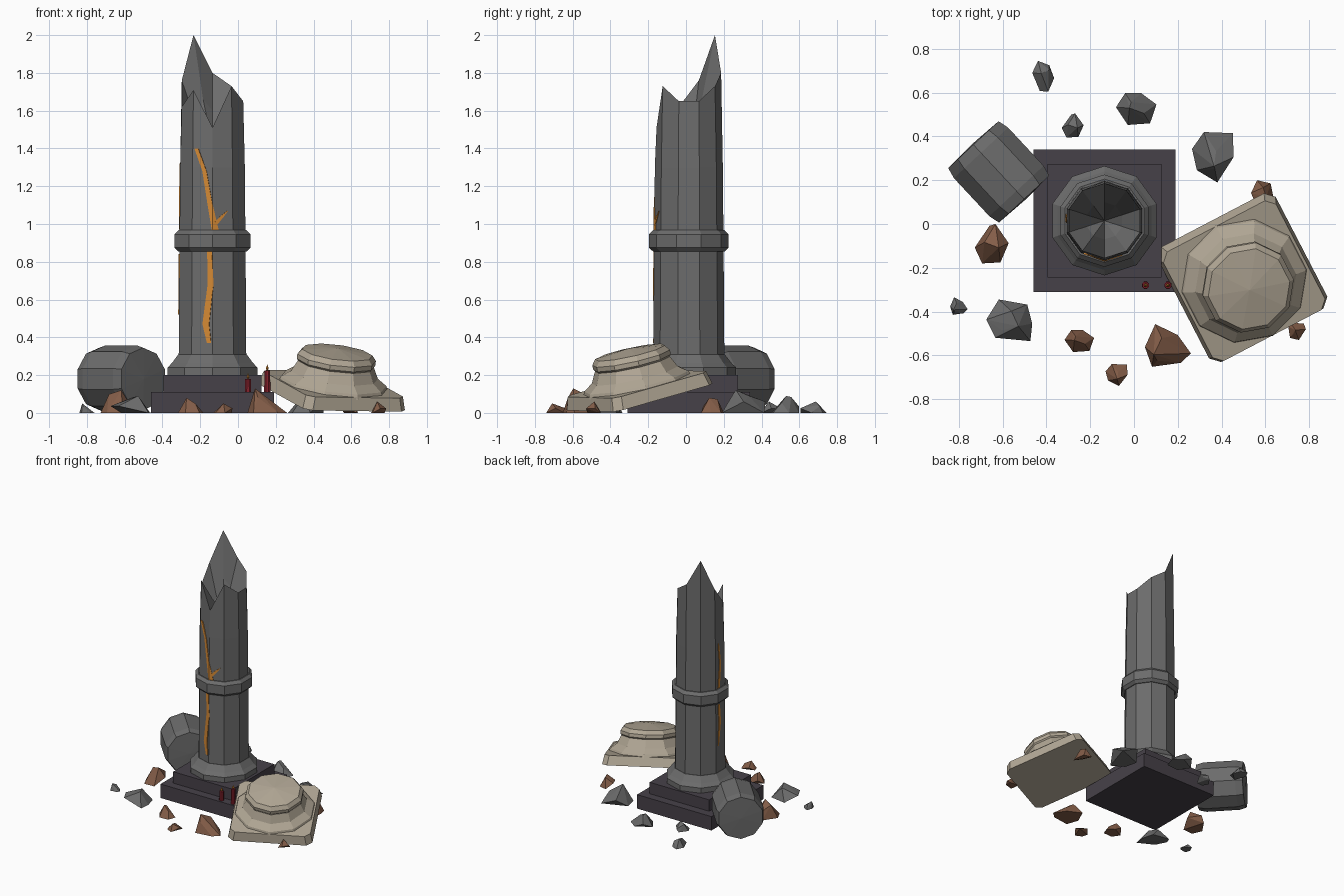
import bpy, bmesh, math, random
from mathutils import Matrix, Vector

cube = bpy.data.objects.get("Cube")
if cube:
    bpy.data.objects.remove(cube, do_unlink=True)


def material(name, r, g, b):
    m = bpy.data.materials.new(name)
    m.use_nodes = True
    m.diffuse_color = (r, g, b, 1)
    m.node_tree.nodes["Principled BSDF"].inputs["Base Color"].default_value = (r, g, b, 1)
    return m


GREY = material("grey stone", .15, .15, .15)
DARK = material("dark plinth stone", .062, .053, .066)
BEIGE = material("pale limestone", .44, .385, .30)
BROWN = material("brown rubble", .23, .11, .065)
ORANGE = material("glowing orange", .66, .25, .035)
RED = material("red wax", .23, .015, .025)

CX, CY = -.135, .015
SIDES = 10


def finish(name, bm, mat, matrix=Matrix()):
    bmesh.ops.recalc_face_normals(bm, faces=bm.faces)
    mesh = bpy.data.meshes.new(name)
    bm.to_mesh(mesh)
    bm.free()
    mesh.materials.append(mat)
    ob = bpy.data.objects.new(name, mesh)
    ob.matrix_world = matrix
    bpy.context.collection.objects.link(ob)
    return ob


def ring(bm, r, heights, n):
    """One ring of vertices; heights is a number or one value per vertex."""
    if not isinstance(heights, list):
        heights = [heights] * n
    angles = [math.tau * (i + .5) / n for i in range(n)]
    return [bm.verts.new((r * math.cos(a), r * math.sin(a), z)) for a, z in zip(angles, heights)]


def lathe(name, profile, mat, matrix, n=SIDES, tip=None, foot=None):
    """Stack faceted rings, closing each end flat or with a fan to a point."""
    bm = bmesh.new()
    rings = [ring(bm, r, z, n) for r, z in profile]
    for a, b in zip(rings, rings[1:]):
        for i in range(n):
            j = (i + 1) % n
            bm.faces.new((a[i], a[j], b[j], b[i]))
    for loop, point in ((rings[0], foot), (rings[-1], tip)):
        if point is None:
            bm.faces.new(loop)
        else:
            v = bm.verts.new((0, 0, point))
            for i in range(n):
                bm.faces.new((loop[i], loop[(i + 1) % n], v))
    return finish(name, bm, mat, matrix)


def slab(name, half, z0, z1, mat, matrix, chamfer=0, taper=1):
    bm = bmesh.new()
    bmesh.ops.create_cube(bm, size=2)
    for v in bm.verts:
        v.co = (v.co.x * half, v.co.y * half, z1 if v.co.z > 0 else z0)
    if chamfer:
        upright = [e for e in bm.edges if abs(e.verts[0].co.z - e.verts[1].co.z) > .01]
        bmesh.ops.bevel(bm, geom=upright, offset=chamfer, segments=1, affect='EDGES')
        top = [v for v in bm.verts if v.co.z > z1 - .001]
        bmesh.ops.scale(bm, vec=(taper, taper, 1), verts=top)
    return finish(name, bm, mat, matrix)


# Stepped plinth
centre = Matrix.Translation((CX, CY, 0))
slab("plinth_lower", .325, 0, .11, DARK, centre)
slab("plinth_upper", .26, .11, .2, DARK, centre)

# Column foot, shafts and collar
lathe("column_foot", [(.25, .2), (.25, .24), (.225, .265), (.19, .31)], GREY, centre)
lathe("lower_shaft", [(.188, .3), (.184, .87)], GREY, centre)
lathe("column_collar", [(.19, .855), (.211, .875), (.211, .945), (.19, .967)], GREY, centre)

# Broken upper shaft with a jagged rim sloping into a hollow
rim = [1.65, 1.73, 1.8, 2.0, 1.76, 1.62, 1.71, 1.51, 1.73, 1.65]
hollow = [1.52, 1.6, 1.6, 1.66, 1.52, 1.48, 1.55, 1.47, 1.52, 1.5]
lathe("upper_shaft", [(.183, .96), (.18, 1.3), (.171, rim), (.085, hollow)],
      GREY, centre, tip=1.42)


# Glowing cracks laid over the shaft
def crack(name, path, angle, ridge):
    """path holds (sideways, height, width); ridge folds it over a shaft corner."""
    bm = bmesh.new()
    pairs = [(bm.verts.new((u - w / 2, 0, z)), bm.verts.new((u + w / 2, 0, z))) for u, z, w in path]
    for a, b in zip(pairs, pairs[1:]):
        bm.faces.new((a[0], a[1], b[1], b[0]))
    geom = bm.verts[:] + bm.edges[:] + bm.faces[:]
    bmesh.ops.bisect_plane(bm, geom=geom, plane_co=(0, 0, 0), plane_no=(1, 0, 0))
    for v in bm.verts:
        r = .189 - .0085 * v.co.z
        if ridge:
            v.co.y = -r + abs(v.co.x) * math.tan(math.pi / SIDES) - .003
        else:
            v.co.y = -r * math.cos(math.pi / SIDES) - .003
    ob = finish(name, bm, ORANGE, centre @ Matrix.Rotation(angle, 4, 'Z'))
    mod = ob.modifiers.new("thickness", 'SOLIDIFY')
    mod.thickness = .006
    mod.offset = 0


lower = [(-.015, .86, .025), (-.01, .68, .03), (-.035, .47, .035), (-.018, .37, .022)]
upper = [(-.085, 1.4, .02), (-.042, 1.28, .022), (-.012, 1.1, .026), (.015, .965, .035)]
branch = [(.015, 1.0, .025), (.05, 1.04, .02), (.08, 1.07, .004)]
crack("front_crack_lower", lower, 0, True)
crack("front_crack_upper", upper, 0, True)
crack("front_crack_branch", branch, 0, True)
side_low = [(-.02, .84, .022), (-.01, .7, .025), (-.03, .52, .01)]
side_high = [(-.02, 1.32, .01), (0, 1.15, .02), (-.02, .97, .022)]
crack("side_crack_lower", side_low, -math.pi / 2, False)
crack("side_crack_upper", side_high, -math.pi / 2, False)

# Fallen drum lying on its side
axis = Vector((.68, -.73, 0)).normalized()
turn = axis.to_track_quat('Z', 'Y').to_matrix().to_4x4()
half = .17
lathe("fallen_drum", [(.165, -half), (.178, -half * .7), (.178, half * .7), (.165, half)], GREY,
      Matrix.Translation((-.618, .238, .18)) @ turn, tip=half + .006, foot=-half - .006)

# Fallen capital, tilted on the rubble
up = Vector((.13, -.22, 1)).normalized()
tilt = Vector((0, 0, 1)).rotation_difference(up).to_matrix().to_4x4()
lean = Matrix.Translation((.495, -.245, .085)) @ tilt @ Matrix.Rotation(math.radians(27.5), 4, 'Z')
slab("capital_slab", .305, 0, .07, BEIGE, lean, chamfer=.04, taper=.95)
lathe("capital_bell", [(.295, .06), (.285, .085), (.235, .12), (.205, .18)], BEIGE, lean)
lathe("capital_cushion", [(.198, .175), (.212, .19), (.212, .215), (.19, .243)],
      BEIGE, lean, tip=.265)

# Candles on the lower step
for name, x, top in (("short", .053, .18), ("tall", .155, .225)):
    spot = Matrix.Translation((x, -.28, 0))
    lathe(name + "_candle", [(.018, .105), (.016, top)], RED, spot, n=8)
    lathe(name + "_flame", [(.003, top), (.009, top + .01)], ORANGE, spot, n=6, tip=top + .032)


# Scattered rubble
def rock(name, x, y, wide, deep, high, mat, seed):
    rng = random.Random(seed)
    bm = bmesh.new()
    for i in range(6):
        a = math.tau * (i + rng.uniform(-.35, .35)) / 6
        r = rng.uniform(.7, 1)
        bm.verts.new((r * math.cos(a), r * math.sin(a), rng.choice((0, 0, .35))))
    for i in range(3):
        bm.verts.new((rng.uniform(-.5, .5), rng.uniform(-.5, .5), rng.uniform(.5, 1)))
    hull = bmesh.ops.convex_hull(bm, input=bm.verts[:])
    bmesh.ops.delete(bm, geom=list({v for v in hull["geom_interior"]
                                    if isinstance(v, bmesh.types.BMVert)}), context='VERTS')
    for axis_id, size, mid in ((0, wide, x), (1, deep, y), (2, high, high / 2)):
        values = [v.co[axis_id] for v in bm.verts]
        low, span = min(values), max(values) - min(values)
        for v in bm.verts:
            v.co[axis_id] = mid + ((v.co[axis_id] - low) / span - .5) * size
    finish(name, bm, mat)


grey_rocks = [(-.415, .675, .1, .14, .06), (-.28, .45, .1, .11, .06), (.01, .525, .185, .145, .09),
              (.36, .305, .19, .23, .12), (-.8, -.375, .08, .08, .05), (-.57, -.44, .21, .19, .09)]
brown_rocks = [(-.65, -.09, .155, .18, .12), (-.25, -.535, .135, .1, .08), (-.08, -.69, .1, .1, .05),
               (.155, -.555, .21, .195, .13), (.585, .14, .1, .12, .08), (.745, -.49, .08, .08, .06)]
for label, rocks, mat in (("grey", grey_rocks, GREY), ("brown", brown_rocks, BROWN)):
    for i, spec in enumerate(rocks):
        rock(f"{label}_rubble_{i + 1}", *spec, mat, seed=i + len(label))
